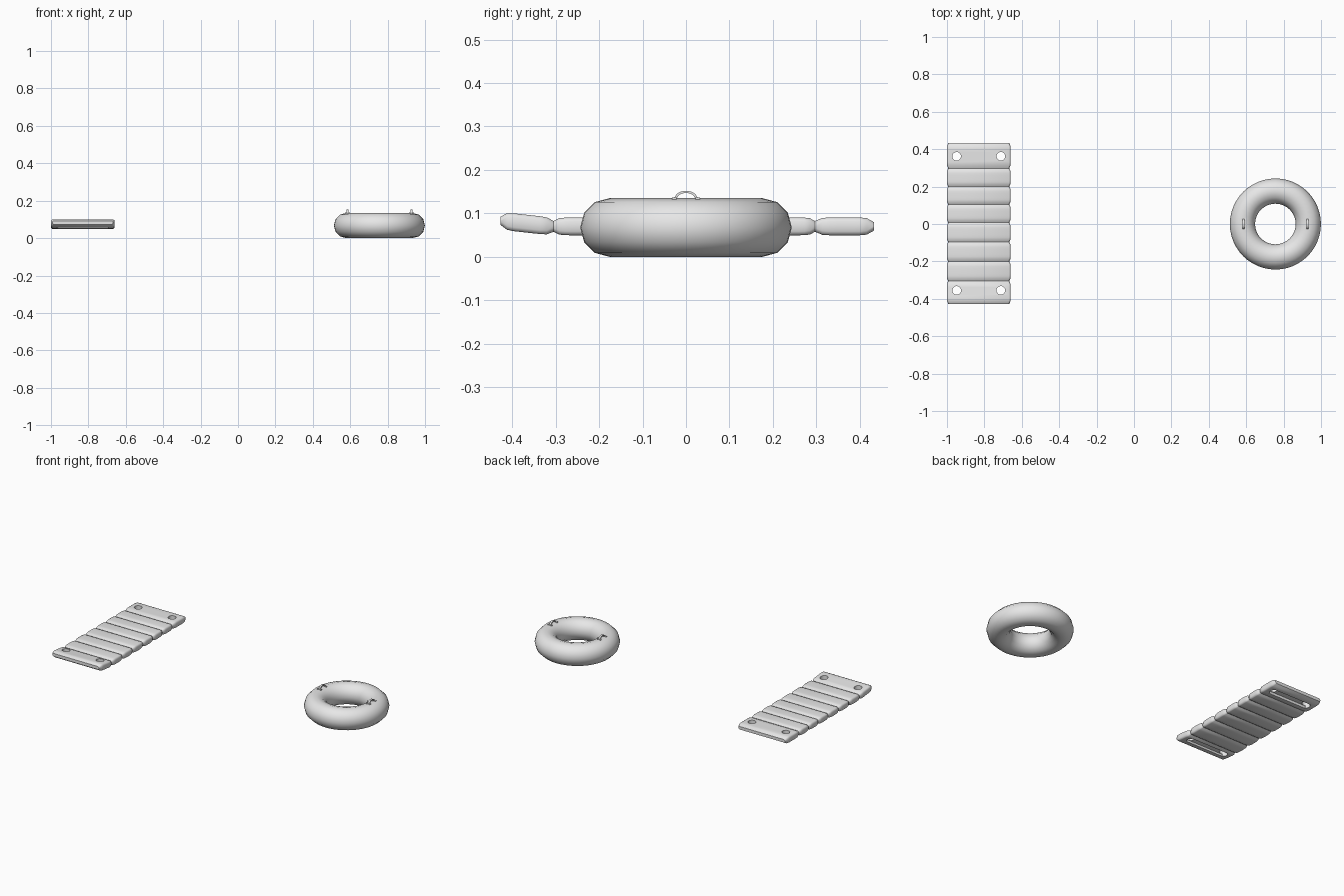
import bpy, bmesh, math
from mathutils import Vector

cube = bpy.data.objects.get("Cube")
if cube:
    bpy.data.objects.remove(cube, do_unlink=True)

vinyl = bpy.data.materials.new("light grey vinyl")
vinyl.use_nodes = True
vinyl.diffuse_color = (0.8, 0.8, 0.8, 1)
vinyl.node_tree.nodes["Principled BSDF"].inputs["Base Color"].default_value = (0.8, 0.8, 0.8, 1)


def finish(obj, name, angle=40):
    obj.name = name
    obj.data.materials.clear()
    obj.data.materials.append(vinyl)
    bpy.ops.object.select_all(action="DESELECT")
    obj.select_set(True)
    bpy.context.view_layer.objects.active = obj
    bpy.ops.object.shade_smooth_by_angle(angle=math.radians(angle))
    return obj


def loft(name, rings, closed_ends=True):
    """Skin a list of equal-length point loops into one object."""
    bm = bmesh.new()
    loops = [[bm.verts.new(p) for p in ring] for ring in rings]
    n = len(loops[0])
    for a, b in zip(loops, loops[1:]):
        for i in range(n):
            j = (i + 1) % n
            bm.faces.new((a[i], a[j], b[j], b[i]))
    if closed_ends:
        bm.faces.new(loops[0])
        bm.faces.new(loops[-1])
    bmesh.ops.recalc_face_normals(bm, faces=bm.faces)
    mesh = bpy.data.meshes.new(name)
    bm.to_mesh(mesh)
    bm.free()
    obj = bpy.data.objects.new(name, mesh)
    bpy.context.collection.objects.link(obj)
    return obj


def cut(target, cutter):
    mod = target.modifiers.new("cut", "BOOLEAN")
    mod.operation = "DIFFERENCE"
    mod.solver = "EXACT"
    mod.object = cutter
    bpy.context.view_layer.objects.active = target
    bpy.ops.object.modifier_apply(modifier=mod.name)
    bpy.data.objects.remove(cutter, do_unlink=True)


# Swim ring
RING_X, TUBE_R, TUBE = 0.756, 0.176, 0.0675
bpy.ops.mesh.primitive_torus_add(major_segments=48, minor_segments=12, major_radius=TUBE_R,
                                 minor_radius=TUBE, location=(RING_X, 0, TUBE))
finish(bpy.context.object, "swim_ring", 60)

# Two grab handles: an arched strap between two glued tabs
for side, label in ((-1, "right"), (1, "left")):
    x = RING_X + side * 0.171
    rings = []
    for k in range(13):
        a = math.pi * k / 12
        d = Vector((0, math.cos(a), math.sin(a)))
        outer = Vector((x, d.y * 0.027, 0.132 + d.z * 0.020))
        inner = Vector((x, d.y * 0.021, 0.132 + d.z * 0.015))
        w = Vector((0.006, 0, 0))
        rings.append([outer - w, outer + w, inner + w, inner - w])
    finish(loft("strap", rings), label + "_handle_strap")
    for end, where in ((-1, "front"), (1, "back")):
        bpy.ops.mesh.primitive_cube_add(size=1, location=(x, end * 0.027, 0.133))
        tab = bpy.context.object
        tab.scale = (0.026, 0.011, 0.008)
        finish(tab, f"{label}_handle_{where}_tab")

# Air mattress: chambers lofted front to back, pinched at each seam
MAT_X, HALF_W, HALF_H, MID_Z = -0.83, 0.171, 0.0205, 0.07
seams = [-0.427, -0.305, -0.2, -0.097, 0.007, 0.105, 0.2, 0.297, 0.433]


def section(y, hw, hh):
    lift = max(0, -0.31 - y) * 0.11
    c = 0.009
    half = [(hw, -hh + c), (hw, hh - c), (hw - c * 0.4, hh - c * 0.3), (hw - c, hh)]
    pts = half + [(-u, v) for u, v in reversed(half)]
    pts += [(-hw + c * 0.4, -hh + c * 0.3), (-hw + c, -hh), (hw - c, -hh), (hw - c * 0.4, -hh + c * 0.3)]
    return [(MAT_X + u, y, MID_Z + lift + v) for u, v in pts]


rings = []
last = len(seams) - 2
for i, (y0, y1) in enumerate(zip(seams, seams[1:])):
    pillow = i in (0, last)
    for k in range(9):
        t = k / 8
        if i and k == 0:
            continue
        # End pillows stay flat with rounded rims, ribs bulge evenly
        e = min(1, 4 * min(t, 1 - t)) if pillow else math.sin(math.pi * t)
        puff = math.sqrt(max(0, 1 - (1 - e) ** 2))
        outside = (i == 0 and t < 0.5) or (i == last and t > 0.5)
        dip = 0.011 if outside else 0.008
        y = y0 + (y1 - y0) * t
        rings.append(section(y, HALF_W - 0.008 * (1 - puff), HALF_H - dip * (1 - puff)))
mattress = loft("air_mattress", rings)

# Corner eyelets and the shallow slot joining them underneath
for y, lift in ((-0.355, 0.005), (0.362, 0)):
    bpy.ops.mesh.primitive_cube_add(size=1, location=(MAT_X, y, 0.05 + lift))
    slot = bpy.context.object
    slot.scale = (0.26, 0.05, 0.03)
    bpy.ops.object.transform_apply(location=False, rotation=False, scale=True)
    cut(mattress, slot)
    for s in (-1, 1):
        bpy.ops.mesh.primitive_cylinder_add(vertices=20, radius=0.023, depth=0.2,
                                            location=(MAT_X + s * 0.118, y, MID_Z))
        cut(mattress, bpy.context.object)
finish(mattress, "air_mattress", 45)
